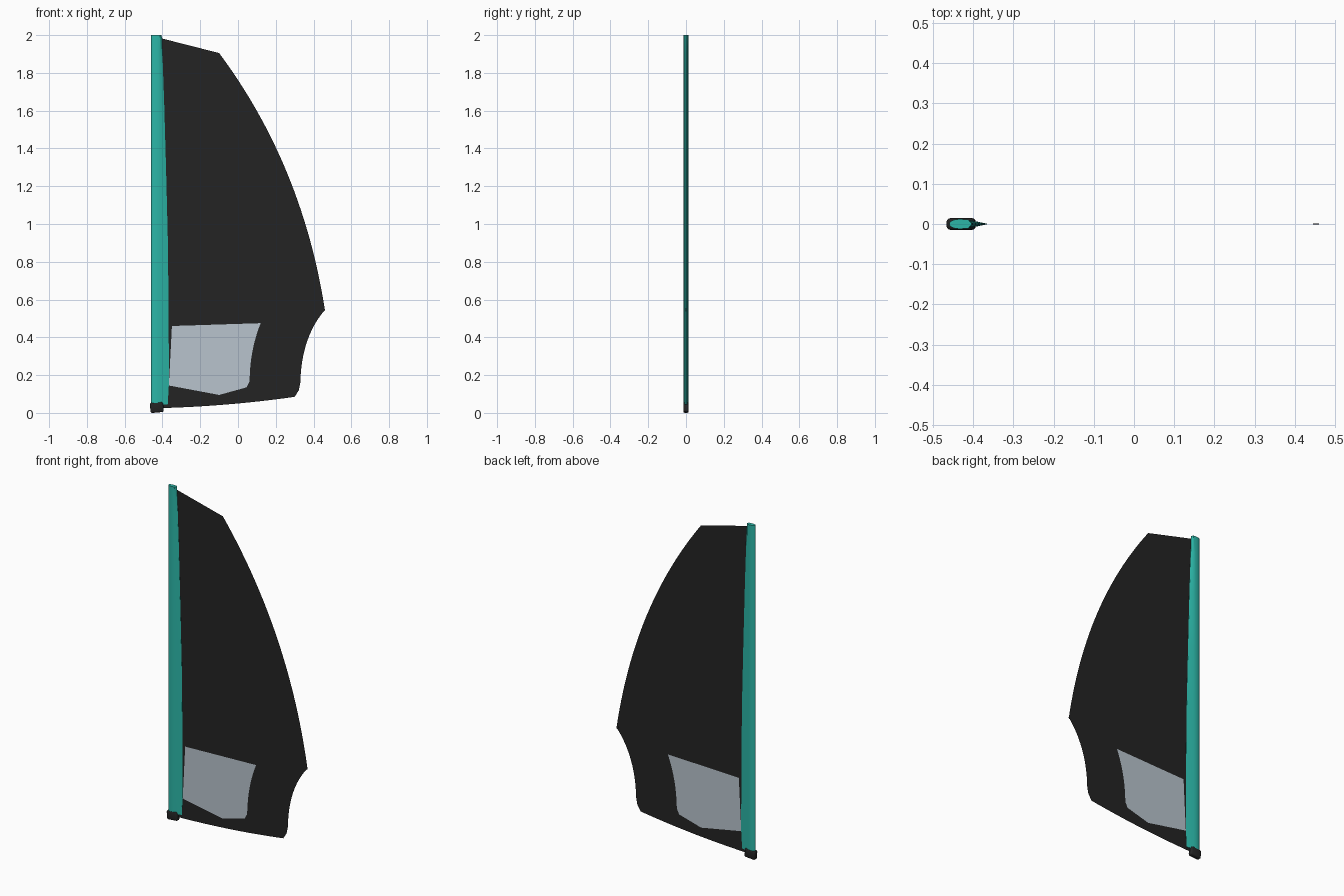
import bpy, bmesh, math
from mathutils import Matrix

if "Cube" in bpy.data.objects:
    bpy.data.objects.remove(bpy.data.objects["Cube"])


def material(name, rgb):
    m = bpy.data.materials.new(name)
    m.diffuse_color = (*rgb, 1)
    m.use_nodes = True
    m.node_tree.nodes["Principled BSDF"].inputs["Base Color"].default_value = m.diffuse_color
    return m


BLACK = material("black cloth", (0.017, 0.017, 0.017))
TEAL = material("teal sleeve", (0.025, 0.47, 0.39))
CLEAR = material("pale window", (0.48, 0.55, 0.61))


def make_object(name, bm, *mats):
    mesh = bpy.data.meshes.new(name)
    bm.to_mesh(mesh)
    bm.free()
    for m in mats:
        mesh.materials.append(m)
    ob = bpy.data.objects.new(name, mesh)
    bpy.context.collection.objects.link(ob)
    return ob


def smooth(ob, angle):
    bpy.ops.object.select_all(action='DESELECT')
    ob.select_set(True)
    bpy.context.view_layer.objects.active = ob
    bpy.ops.object.shade_smooth_by_angle(angle=math.radians(angle))


def bezier(a, c, b, n):
    """Points of a quadratic curve, without its last point."""
    pts = []
    for i in range(n):
        t = i / n
        pts.append(tuple((1 - t) ** 2 * a[k] + 2 * t * (1 - t) * c[k] + t * t * b[k]
                         for k in (0, 1)))
    return pts


# Sail outline and window outline, as (x, z)
outline = [(-0.41, 1.984)]
outline += bezier((-0.10, 1.905), (0.34, 1.315), (0.46, 0.545), 28)
outline += bezier((0.46, 0.545), (0.335, 0.40), (0.33, 0.16), 12)
outline += [(0.33, 0.16), (0.322, 0.12)]
outline += bezier((0.30, 0.085), (-0.05, 0.035), (-0.42, 0.025), 12)
outline += [(-0.42, 0.025)]

window = [(-0.35, 0.46)]
window += bezier((0.12, 0.475), (0.062, 0.33), (0.062, 0.17), 10)
window += [(0.060, 0.165), (0.045, 0.135), (-0.10, 0.095), (-0.366, 0.145), (-0.358, 0.30)]

# Flat sail sheet with the window set into it
bm = bmesh.new()
edges, rings = [], []
for pts in (outline, window):
    ring = [bm.verts.new((x, 0, z)) for x, z in pts]
    rings.append(ring)
    edges += [bm.edges.new((ring[i - 1], ring[i])) for i in range(len(ring))]
bmesh.ops.triangle_fill(bm, use_beauty=True, edges=edges, normal=(0, -1, 0))
pane = bm.faces.new(rings[1])
pane.material_index = 1
for f in bm.faces:
    f.normal_update()
    if f.normal.y > 0:
        f.normal_flip()
make_object("sail", bm, BLACK, CLEAR)

# Mast sleeve: teardrop section lofted upward, tail narrowing to the top
nose = [(-0.460, 0.0), (-0.4585, 0.004), (-0.454, 0.0078), (-0.447, 0.0105),
        (-0.437, 0.012), (-0.425, 0.0118), (-0.412, 0.0105)]
stations = [(0.045, -0.372), (0.15, -0.366), (0.5, -0.367), (0.9, -0.371),
            (1.3, -0.381), (1.65, -0.391), (1.9, -0.400), (2.0, -0.404)]
bm = bmesh.new()
loops = []
for z, tail in stations:
    section = nose + [(tail, 0.0008), (tail, -0.0008)] + [(x, -y) for x, y in nose[:0:-1]]
    loops.append([bm.verts.new((x, y, z)) for x, y in section])
for low, high in zip(loops, loops[1:]):
    for i in range(len(low)):
        bm.faces.new((low[i - 1], low[i], high[i], high[i - 1]))
bm.faces.new(loops[0])
bm.faces.new(loops[-1])
bmesh.ops.recalc_face_normals(bm, faces=bm.faces[:])
smooth(make_object("mast_sleeve", bm, TEAL), 30)

# Mast foot: slightly tilted rounded block
bm = bmesh.new()
bmesh.ops.create_cube(bm, size=1, matrix=Matrix.Diagonal((0.070, 0.029, 0.054, 1)))
bmesh.ops.bevel(bm, geom=bm.edges[:], offset=0.009, segments=3, profile=0.5,
                affect='EDGES')
bmesh.ops.transform(bm, verts=bm.verts[:], matrix=Matrix.Translation((-0.430, 0, 0.029))
                    @ Matrix.Rotation(math.radians(-5), 4, 'Y'))
smooth(make_object("mast_foot", bm, BLACK), 40)

# Small eyelet at the rear corner
bm = bmesh.new()
bmesh.ops.create_cone(bm, cap_ends=True, segments=12, radius1=0.008, radius2=0.008,
                      depth=0.003, matrix=Matrix.Translation((0.453, 0, 0.546))
                      @ Matrix.Rotation(math.pi / 2, 4, 'X'))
make_object("corner_eyelet", bm, BLACK)
